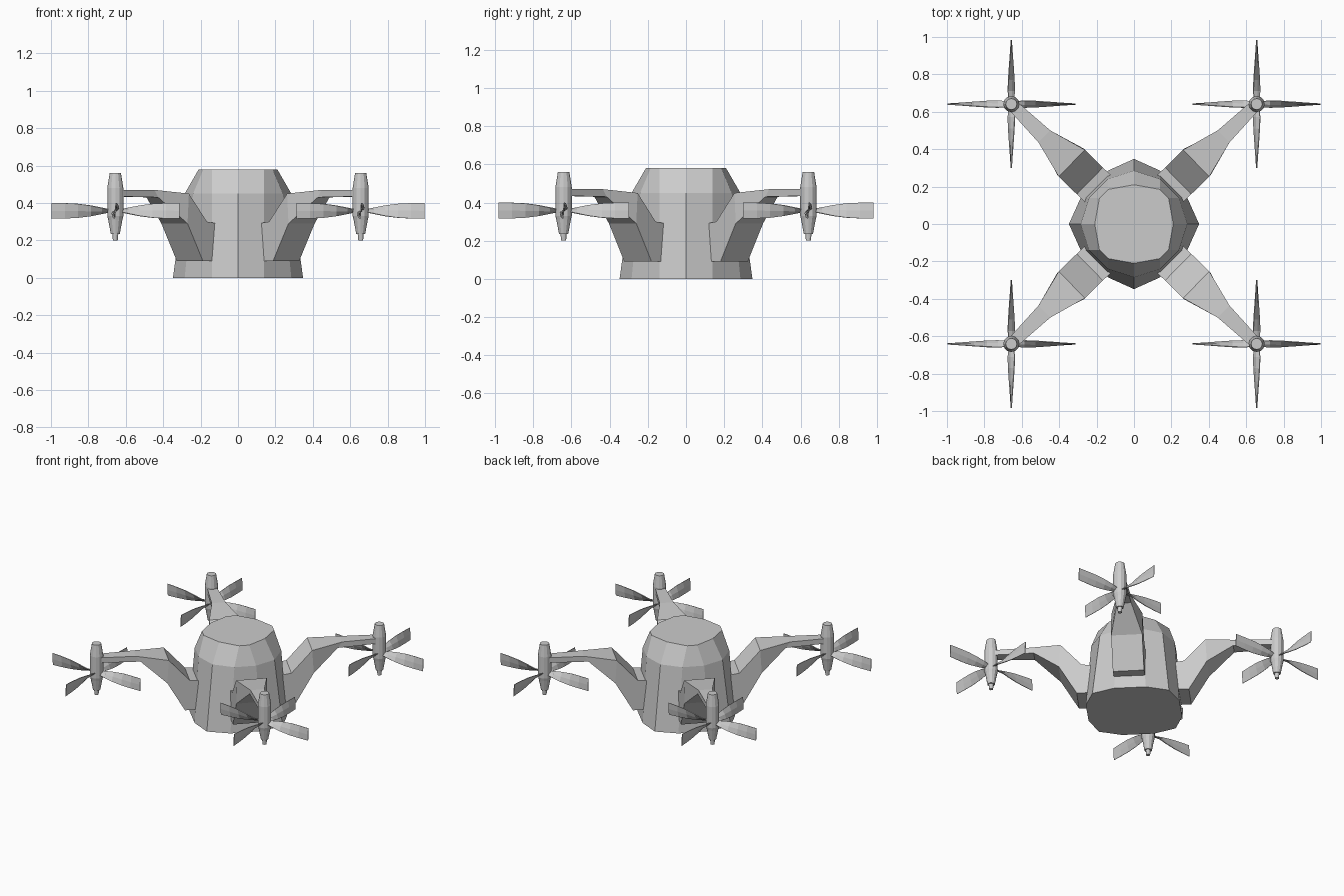
import bpy
import math
from mathutils import Matrix, Vector

if "Cube" in bpy.data.objects:
    bpy.data.objects.remove(bpy.data.objects["Cube"])


def loft(name, rings, matrix=Matrix()):
    """Skin a list of equal-length closed rings and cap both ends."""
    n = len(rings[0])
    verts = [p for ring in rings for p in ring]
    faces = [(i * n + j, i * n + (j + 1) % n, (i + 1) * n + (j + 1) % n, (i + 1) * n + j)
             for i in range(len(rings) - 1) for j in range(n)]
    faces.append(tuple(reversed(range(n))))
    faces.append(tuple(range((len(rings) - 1) * n, len(rings) * n)))
    mesh = bpy.data.meshes.new(name)
    mesh.from_pydata(verts, [], faces)
    # consistent outward normals
    import bmesh
    bm = bmesh.new()
    bm.from_mesh(mesh)
    bmesh.ops.recalc_face_normals(bm, faces=bm.faces)
    bm.to_mesh(mesh)
    bm.free()
    obj = bpy.data.objects.new(name, mesh)
    obj.matrix_world = matrix
    bpy.context.collection.objects.link(obj)
    return obj


# Twelve-sided body: axis points plus chamfered corners
def body_ring(z, axis, pair, inner):
    quarter = [(axis, 0), (pair, inner), (inner, pair)]
    ring = []
    for k in range(4):
        for x, y in quarter:
            for _ in range(k):
                x, y = -y, x
            ring.append((x, y, z))
    return ring


loft("body", [body_ring(0, .348, .285, .14),
              body_ring(.45, .285, .24, .14),
              body_ring(.58, .21, .185, .138)])

# Arm stations: top u, top z, bottom u, bottom z, half width
ARM = [(.20, .29, .20, .09, .10),
       (.255, .29, .26, .09, .10),
       (.33, .30, .36, .09, .10),
       (.465, .45, .475, .29, .10),
       (.67, .47, .64, .43, .045),
       (.92, .47, .92, .435, .03)]
arm_rings = [[(ut, -w, zt), (ut, w, zt), (ub, w, zb), (ub, -w, zb)]
             for ut, zt, ub, zb, w in ARM]

# Motor pod profile: radius, height
POD = [(.013, .20), (.016, .235), (.024, .235), (.038, .31),
       (.043, .33), (.043, .48), (.030, .56)]
pod_rings = [[(r * math.cos(a), r * math.sin(a), z)
              for a in (math.tau * k / 12 for k in range(12))] for r, z in POD]

# Twisted blade stations: radius, chord, pitch in degrees, half thickness
BLADE = [(.02, .030, 20, .006), (.07, .048, 40, .006), (.13, .064, 60, .006),
         (.20, .078, 73, .005), (.27, .083, 81, .004), (.342, .085, 87, .003)]
blade_rings = []
for r, chord, pitch, t in BLADE:
    a = math.radians(pitch)
    along = Vector((0, math.cos(a), math.sin(a))) * chord / 2
    thick = Vector((0, -math.sin(a), math.cos(a))) * t
    c = Vector((r, 0, .358))
    blade_rings.append([c - along - thick * .4, c - thick, c + along - thick * .4,
                        c + along + thick * .4, c + thick, c - along + thick * .4])

# Four arms, each with a motor pod and a four-bladed propeller
for side_y, label_y in ((-1, "front"), (1, "back")):
    for side_x, label_x in ((-1, "left"), (1, "right")):
        label = f"{label_y}_{label_x}"
        hub = (.656 * side_x, .641 * side_y, 0)
        turn = Matrix.Rotation(math.atan2(hub[1], hub[0]), 4, 'Z')
        loft(f"arm_{label}", arm_rings, turn)
        place = Matrix.Translation(hub)
        loft(f"motor_{label}", pod_rings, place)
        for k in range(4):
            loft(f"blade_{label}_{k + 1}", blade_rings,
                 place @ Matrix.Rotation(k * math.pi / 2, 4, 'Z'))
